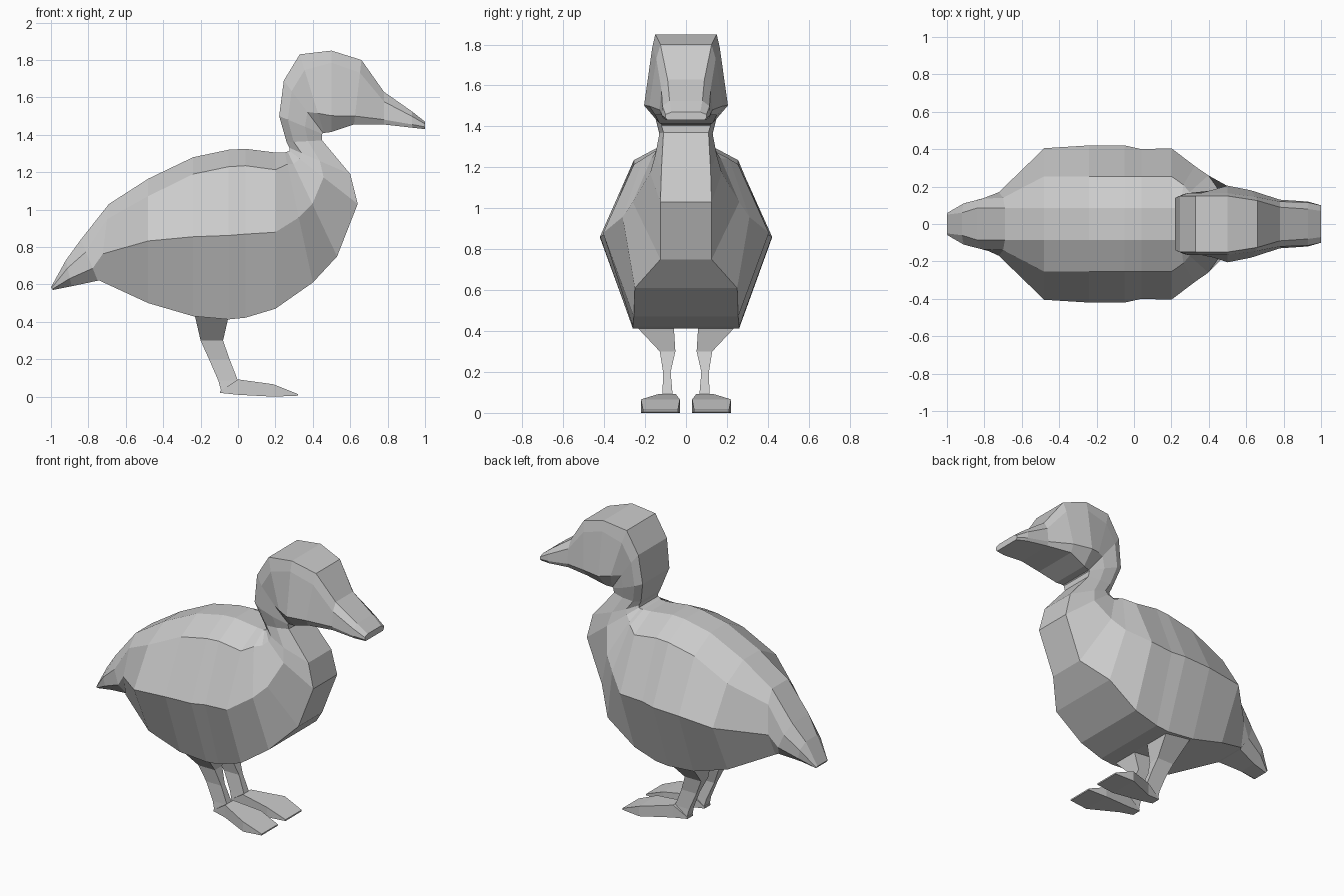
import bpy, bmesh
from mathutils import Vector


def loft(name, rings, cap_start=True, cap_end=True):
    """Skin a list of equal-length closed rings with flat quads."""
    bm = bmesh.new()
    vs = [[bm.verts.new(p) for p in ring] for ring in rings]
    n = len(vs[0])
    for a, b in zip(vs, vs[1:]):
        for i in range(n):
            j = (i + 1) % n
            bm.faces.new((a[i], a[j], b[j], b[i]))
    if cap_start:
        bm.faces.new(vs[0])
    if cap_end:
        bm.faces.new(vs[-1])
    bmesh.ops.recalc_face_normals(bm, faces=bm.faces)
    mesh = bpy.data.meshes.new(name)
    bm.to_mesh(mesh)
    bm.free()
    ob = bpy.data.objects.new(name, mesh)
    bpy.context.collection.objects.link(ob)
    return ob


def section(xt, zt, xb, zb, wt, fr, wr, fm, wm, wb):
    """Symmetric eight-sided ring: top and bottom points, half widths at
    top, ridge (fraction fr down), middle (fraction fm down) and bottom."""
    top, bottom = Vector((xt, 0, zt)), Vector((xb, 0, zb))
    half = [(0, wt), (fr, wr), (fm, wm), (1, wb)]
    left = [top.lerp(bottom, f) + Vector((0, w, 0)) for f, w in half]
    return left + [Vector((p.x, -p.y, p.z)) for p in reversed(left)]


# Body, from the tail tip round the breast to the base of the neck
neck = (.26, 1.36, .45, 1.37, .10, .20, .13, .6, .13, .11)
body = [
    (-1.00, .585, -.99, .57, .05, .3, .06, .7, .06, .05),
    (-.92, .73, -.89, .59, .06, .3, .11, .7, .11, .06),
    (-.84, .84, -.75, .62, .085, .3, .135, .7, .145, .10),
    (-.69, 1.03, -.74, .62, .085, .2, .14, .65, .17, .12),
    (-.48, 1.165, -.48, .50, .085, .14, .255, .5, .405, .25),
    (-.24, 1.28, -.24, .43, .085, .106, .255, .5, .42, .265),
    (-.05, 1.32, -.05, .413, .085, .1, .255, .505, .42, .26),
    (.04, 1.325, .04, .422, .085, .1, .255, .505, .40, .26),
    (.20, 1.305, .20, .47, .085, .11, .255, .51, .405, .255),
    (.25, 1.305, .40, .61, .09, .09, .21, .5, .31, .25),
    (.265, 1.31, .53, .75, .10, .12, .17, .5, .26, .125),
    (.275, 1.315, .64, 1.03, .10, .15, .15, .5, .175, .125),
    (.275, 1.33, .60, 1.19, .10, .2, .14, .5, .15, .12),
    neck,
]
loft("body", [section(*r) for r in body], cap_end=False)

# Head and bill, fanned round the chin
head = [
    neck,
    (.22, 1.50, .45, 1.405, .14, .2, .16, .6, .15, .12),
    (.245, 1.69, .455, 1.41, .15, .2, .165, .6, .15, .12),
    (.33, 1.83, .46, 1.41, .15, .2, .165, .75, .18, .12),
    (.50, 1.85, .50, 1.415, .15, .15, .165, .8, .205, .13),
    (.66, 1.80, .62, 1.455, .125, .2, .145, .87, .18, .15),
    (.78, 1.63, .78, 1.455, .09, .3, .12, .85, .13, .12),
    (.93, 1.525, .93, 1.438, .08, .3, .115, .8, .12, .11),
    (1.00, 1.47, 1.00, 1.43, .07, .3, .10, .7, .10, .09),
]
loft("head", [section(*r) for r in head], cap_start=False)

# Leg rings: z, back x, front x, inner y, outer y
leg = [
    (.50, -.24, -.04, .06, .26),
    (.43, -.23, -.05, .06, .25),
    (.30, -.20, -.08, .052, .128),
    (.20, -.155, -.045, .075, .112),
    (.085, -.105, .0, .065, .115),
    (.03, -.09, .0, .06, .12),
]
# Foot rings: x, bottom z, top z, inner y, outer y
foot = [
    (-.095, .02, .03, .06, .12),
    (.0, .01, .092, .05, .135),
    (.19, .0, .066, .03, .22),
    (.32, .005, .014, .04, .21),
]
for side, label in ((1, "left"), (-1, "right")):
    loft(label + "_leg", [[(x0, side * y0, z), (x1, side * y0, z),
                           (x1, side * y1, z), (x0, side * y1, z)]
                          for z, x0, x1, y0, y1 in leg])
    loft(label + "_foot", [[(x, side * y0, z0), (x, side * y1, z0),
                            (x, side * y1, z1), (x, side * y0, z1)]
                           for x, z0, z1, y0, y1 in foot])
